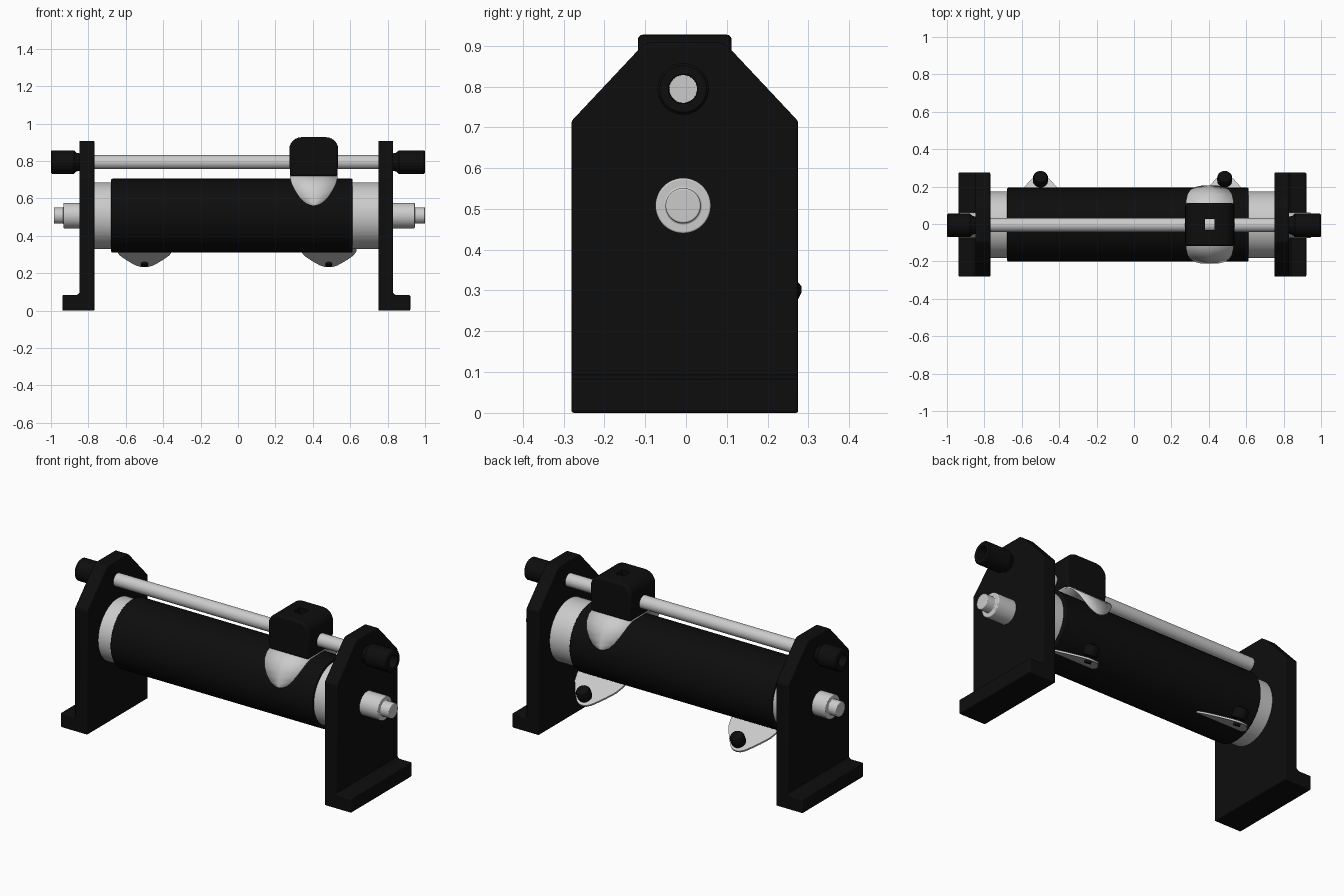
import bpy, bmesh, math
from mathutils import Matrix, Vector

if "Cube" in bpy.data.objects:
    bpy.data.objects.remove(bpy.data.objects["Cube"])

YC = -0.003      # depth of the common axis
TUBE_Z, ROD_Z = 0.508, 0.794
SLIDER_X = 0.405

black = bpy.data.materials.new("black_plastic")
black.diffuse_color = (0.004, 0.004, 0.004, 1)
black.use_nodes = True
black.node_tree.nodes["Principled BSDF"].inputs["Base Color"].default_value = black.diffuse_color


def finish(name, bm, mat=None, bevel=0, segs=3):
    bmesh.ops.recalc_face_normals(bm, faces=bm.faces)
    me = bpy.data.meshes.new(name)
    bm.to_mesh(me)
    bm.free()
    ob = bpy.data.objects.new(name, me)
    bpy.context.collection.objects.link(ob)
    if mat:
        me.materials.append(mat)
    if bevel:
        m = ob.modifiers.new("bevel", 'BEVEL')
        m.width, m.segments, m.limit_method = bevel, segs, 'ANGLE'
    bpy.ops.object.select_all(action='DESELECT')
    ob.select_set(True)
    bpy.context.view_layer.objects.active = ob
    bpy.ops.object.shade_smooth_by_angle(angle=math.radians(35))
    return ob


def lathe(name, profile, origin, axis=(1, 0, 0), mat=None, n=48, bevel=0):
    """Turn (distance, radius) points around an axis; the two ends are capped."""
    bm = bmesh.new()
    rot = Vector((0, 0, 1)).rotation_difference(Vector(axis)).to_matrix()
    rings = []
    for d, r in profile:
        rings.append([bm.verts.new(Vector(origin) + rot @ Vector(
            (r * math.cos(2 * math.pi * i / n), r * math.sin(2 * math.pi * i / n), d)))
            for i in range(n)])
    for a, b in zip(rings, rings[1:]):
        for i in range(n):
            j = (i + 1) % n
            bm.faces.new((a[i], a[j], b[j], b[i]))
    bm.faces.new(rings[0])
    bm.faces.new(rings[-1])
    return finish(name, bm, mat, bevel)


def prism(name, pts, offset, mat=None, bevel=0, segs=3):
    """Extrude a closed outline of 3D points by an offset vector."""
    bm = bmesh.new()
    f = bm.faces.new([bm.verts.new(p) for p in pts])
    ext = bmesh.ops.extrude_face_region(bm, geom=[f])
    bmesh.ops.translate(bm, vec=offset,
                        verts=[v for v in ext["geom"] if isinstance(v, bmesh.types.BMVert)])
    return finish(name, bm, mat, bevel, segs)


# ceramic tube and black winding
lathe("core_tube", [(-0.78, 0.178), (0.76, 0.178)], (0, YC, TUBE_Z), n=64)
lathe("winding", [(-0.678, 0.197), (0.612, 0.197)], (0, YC, TUBE_Z), mat=black, n=64, bevel=0.006)

# end plates with feet, axle stubs and rod knobs
half = [(0.278, 0), (0.278, 0.715), (0.108, 0.896), (0.09, 0.908)]
outline = half + [(-y, z) for y, z in reversed(half)]
for side, s, inner, stub, tip in (("left", -1, 0.768, 0.934, 0.985),
                                  ("right", 1, 0.75, 0.945, 1.0)):
    outer = inner + 0.08
    prism(side + "_end_plate", [(s * inner, YC + y, z) for y, z in outline],
          (s * 0.08, 0, 0), black, 0.006)
    foot = [(inner + 0.03, 0), (inner + 0.171, 0), (inner + 0.171, 0.083),
            (outer + 0.012, 0.083), (outer, 0.095), (inner + 0.03, 0.095)]
    prism(side + "_foot", [(s * x, YC - 0.278, z) for x, z in foot],
          (0, 0.556, 0), black, 0.006)
    lathe(side + "_axle_stub", [(outer - 0.02, 0.068), (stub, 0.068), (stub, 0.043), (tip, 0.043)],
          (0, YC - 0.004, TUBE_Z), (s, 0, 0), bevel=0.004)
    lathe(side + "_rod_knob",
          [(outer - 0.01, 0.045), (outer + 0.015, 0.05), (outer + 0.03, 0.063), (0.994, 0.063),
           (1.0, 0.057), (1.0, 0.036), (0.9, 0.034)],
          (0, YC - 0.004, ROD_Z), (s, 0, 0), black)

# guide rod
lathe("guide_rod", [(-0.905, 0.0375), (0.905, 0.0375)], (0, YC - 0.002, ROD_Z))

# slider block: rounded top, with a square window down to the rod
w, r, top, low = 0.131, 0.065, 0.927, 0.718
arc = [(w - r + r * math.cos(math.radians(a)), top - r + r * math.sin(math.radians(a)))
       for a in range(0, 91, 15)]
shape = [(w - 0.004, low)] + arc + [(-x, z) for x, z in reversed(arc)] + [(-w + 0.004, low)]
block = prism("slider_block", [(SLIDER_X + x, YC - 0.115, z) for x, z in shape],
              (0, 0.23, 0), black, 0.012)
window = prism("window_cutter", [(SLIDER_X + x, YC + y, 0.81) for x, y in
                                 ((-0.026, -0.03), (0.026, -0.03), (0.026, 0.03), (-0.026, 0.03))],
               (0, 0, 0.2))
window.hide_render = True
window.hide_set(True)
cut = block.modifiers.new("window", 'BOOLEAN')
cut.object, cut.operation, cut.solver = window, 'DIFFERENCE', 'EXACT'

# contact spring: a bent strip hugging the winding, tapering at both tips (y, z, half width)
side = [(0.09, 0.720, 0.128), (0.13, 0.705, 0.126), (0.16, 0.68, 0.119), (0.182, 0.65, 0.105),
        (0.196, 0.61, 0.080), (0.203, 0.58, 0.052), (0.205, 0.567, 0.030), (0.205, 0.560, 0.008)]
strip = [(-y, z, h) for y, z, h in reversed(side)] + side
bm = bmesh.new()
rows = [[bm.verts.new((SLIDER_X + k * h, YC + y, z)) for k in (-1, 0, 1)] for y, z, h in strip]
for a, b in zip(rows, rows[1:]):
    for i in range(2):
        bm.faces.new((a[i], a[i + 1], b[i + 1], b[i]))
spring = finish("contact_spring", bm)
sol = spring.modifiers.new("thickness", 'SOLIDIFY')
sol.thickness, sol.offset = 0.008, 0

# terminal lugs under the back of the winding, each with a screw
slope = Vector((0, 0.894, -0.447))
normal = Vector((0, 0.447, 0.894))
lug = [(0.15, -0.01), (0.148, 0.03), (0.132, 0.08), (0.1, 0.13), (0.066, 0.175),
       (0.045, 0.2), (0.024, 0.214), (0, 0.219)]
lug += [(-x, t) for x, t in reversed(lug[:-1])]
for name, x in (("left", -0.5), ("right", 0.485)):
    base = Vector((x, 0.06, 0.33))
    prism(name + "_lug", [base + Vector((u, 0, 0)) + slope * t for u, t in lug], normal * 0.01)
    lathe(name + "_lug_screw",
          [(-0.012, 0.018), (0.02, 0.018), (0.025, 0.036), (0.035, 0.04), (0.07, 0.04),
           (0.082, 0.034), (0.088, 0.02)],
          base + slope * 0.175, normal, black, 24)
